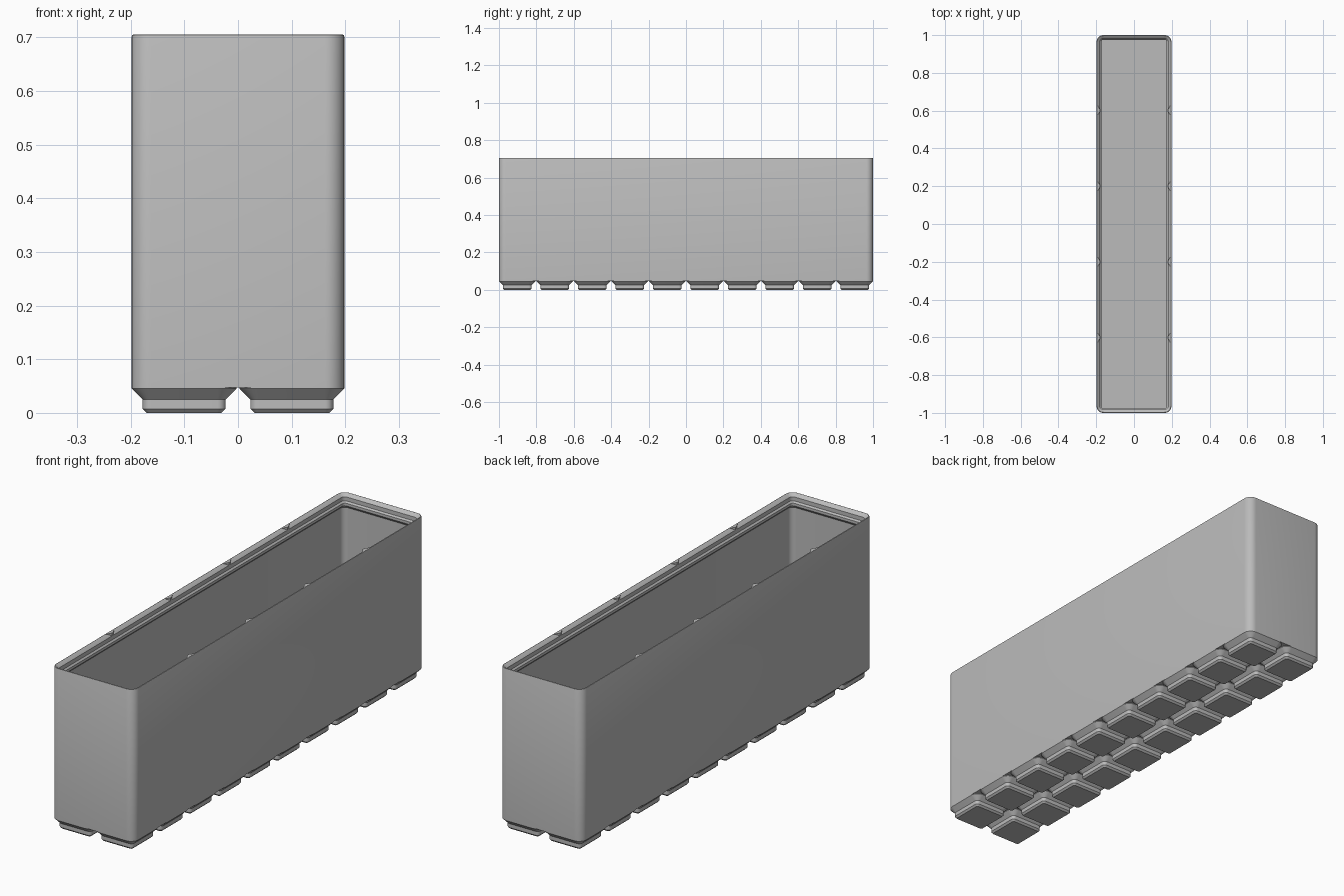
import bpy, bmesh, math

if "Cube" in bpy.data.objects:
    bpy.data.objects.remove(bpy.data.objects["Cube"], do_unlink=True)

MM = 2 / 209.5            # one millimetre in model units
WIDTH, LENGTH = 41.5, 209.5
PITCH, FOOT = 21.0, 20.5
RADIUS = 3.75
TOP = 73.85

grey = bpy.data.materials.new("plain grey")
grey.use_nodes = True
grey.diffuse_color = (0.5, 0.5, 0.5, 1)
grey.node_tree.nodes["Principled BSDF"].inputs["Base Color"].default_value = (0.5, 0.5, 0.5, 1)


def rounded_ring(bm, w, l, inset, z, segments=8):
    """Ring of vertices on a rounded rectangle, shrunk by inset."""
    r = max(RADIUS - inset, 0.4)
    hx, hy = w / 2 - inset - r, l / 2 - inset - r
    ring = []
    for corner, (sx, sy) in enumerate([(1, 1), (-1, 1), (-1, -1), (1, -1)]):
        for i in range(segments + 1):
            a = math.pi / 2 * (corner + i / segments)
            ring.append(bm.verts.new(((sx * hx + r * math.cos(a)) * MM,
                                      (sy * hy + r * math.sin(a)) * MM, z * MM)))
    return ring


def loft(bm, w, l, profile, cap_end=True):
    """Skin a stack of (inset, z) rings and cap the ends."""
    rings = [rounded_ring(bm, w, l, inset, z) for inset, z in profile]
    n = len(rings[0])
    for a, b in zip(rings, rings[1:]):
        for i in range(n):
            j = (i + 1) % n
            bm.faces.new((a[i], a[j], b[j], b[i]))
    bm.faces.new(rings[0][::-1])
    if cap_end:
        bm.faces.new(rings[-1])


def finish(bm, name, location=(0, 0, 0)):
    mesh = bpy.data.meshes.new(name)
    bm.to_mesh(mesh)
    bm.free()
    mesh.materials.append(grey)
    return place(mesh, name, location)


def place(mesh, name, location):
    obj = bpy.data.objects.new(name, mesh)
    obj.location = location
    bpy.context.collection.objects.link(obj)
    bpy.ops.object.select_all(action="DESELECT")
    obj.select_set(True)
    bpy.context.view_layer.objects.active = obj
    bpy.ops.object.shade_smooth_by_angle(angle=math.radians(30))
    return obj


# Hollow bin: outer wall, rounded rim, stepped stacking lip, inner wall, floor
bm = bmesh.new()
loft(bm, WIDTH, LENGTH, [
    (0, 5), (0, TOP - 0.4), (0.12, TOP - 0.1), (0.35, TOP), (0.6, TOP - 0.1),
    (1.9, 72.5), (1.9, 70.7), (2.6, 70), (2.6, 68.8), (1.2, 67.4), (1.2, 7)])
finish(bm, "bin_body")

# Stepped feet on a half-size grid
bm = bmesh.new()
loft(bm, FOOT, FOOT, [(2.95, 0), (2.15, 0.8), (2.15, 2.6), (0, 4.75), (0, 5)], cap_end=False)
foot_mesh = finish(bm, "foot", (-PITCH / 2 * MM, -4.5 * PITCH * MM, 0)).data
for col in range(2):
    for row in range(10):
        if col or row:
            place(foot_mesh, "foot", ((col - 0.5) * PITCH * MM, (row - 4.5) * PITCH * MM, 0))

# Small pointed cusps inside the lip where neighbouring cells meet
for side in (-1, 1):
    for k in (-1.5, -0.5, 0.5, 1.5):
        bm = bmesh.new()
        outline = [(0.3, -3.4), (0.3, 3.4), (0.75, 2.4), (1.4, 1.3), (1.9, 0.6),
                   (1.9, -0.6), (1.4, -1.3), (0.75, -2.4)]
        base = bm.faces.new([bm.verts.new((side * (WIDTH / 2 - d) * MM, y * MM, 72.3 * MM))
                             for d, y in outline])
        top = bmesh.ops.extrude_face_region(bm, geom=[base])["geom"]
        bmesh.ops.translate(bm, vec=(0, 0, (TOP - 72.35) * MM),
                            verts=[v for v in top if isinstance(v, bmesh.types.BMVert)])
        bmesh.ops.recalc_face_normals(bm, faces=bm.faces)
        finish(bm, "lip_cusp", (0, k * 2 * PITCH * MM, 0))
